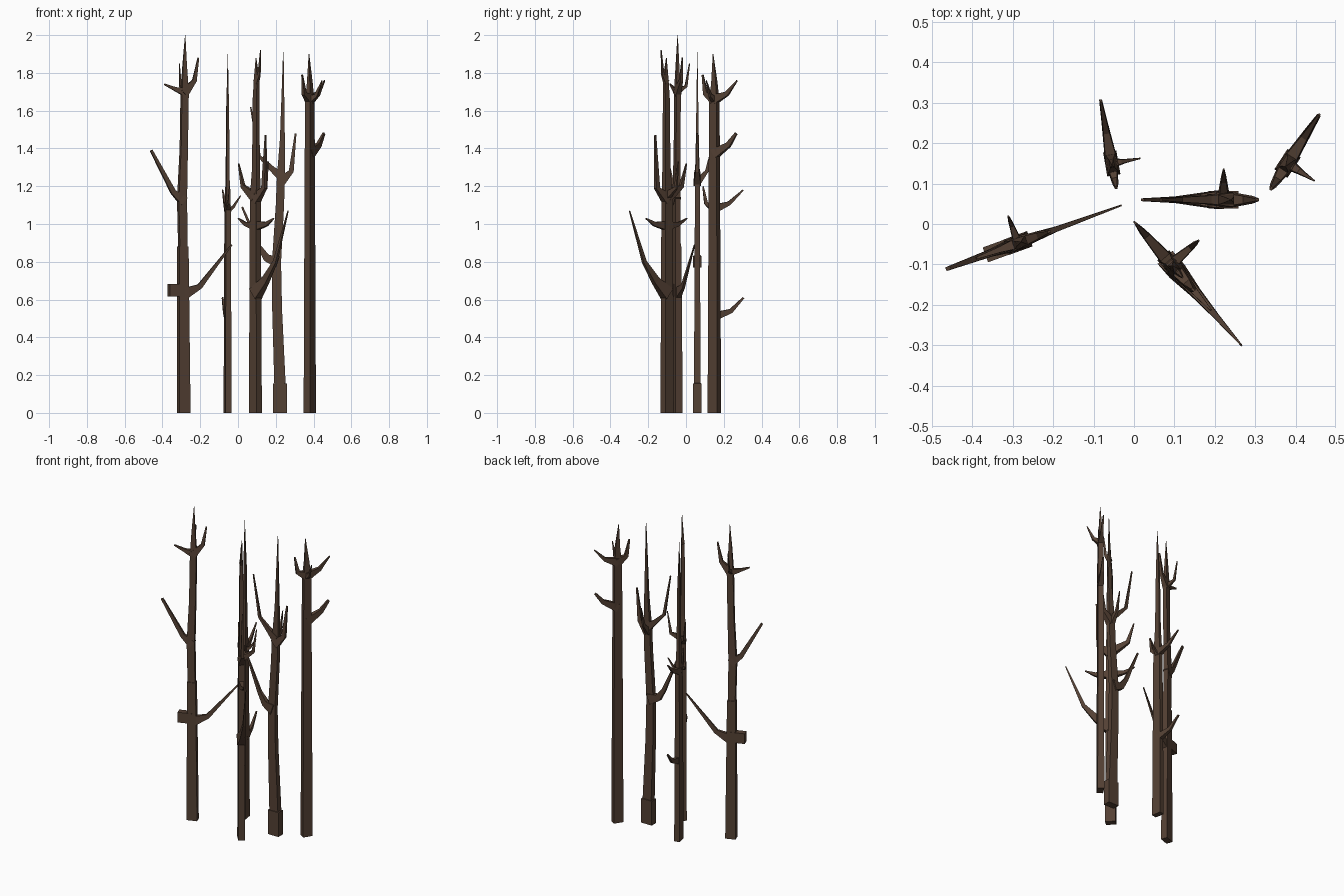
import bpy
import bmesh
from math import radians
from mathutils import Matrix, Vector

cube = bpy.data.objects.get("Cube")
if cube:
    bpy.data.objects.remove(cube, do_unlink=True)

bark = bpy.data.materials.new("dark_brown_bark")
bark.use_nodes = True
colour = (0.088, 0.052, 0.034, 1)
bark.diffuse_color = colour
bark.node_tree.nodes["Principled BSDF"].inputs["Base Color"].default_value = colour

CM = 0.01  # all lengths below are in hundredths of a unit


def sweep(name, points, widths, depths, side, place):
    """Four-sided tapering limb following points; side is its flat axis."""
    bm = bmesh.new()
    rings = []
    last = len(points) - 1
    for i, point in enumerate(points):
        tangent = (points[min(i + 1, last)] - points[max(i - 1, 0)]).normalized()
        across = side.cross(tangent).normalized()
        if point.z == 0:
            across = side.cross(Vector((0, 0, 1)))
        a, b = across * widths[i] / 2, side * depths[i] / 2
        rings.append([bm.verts.new((point + c) * CM)
                      for c in (a + b, b - a, -a - b, a - b)])
    for low, high in zip(rings, rings[1:]):
        for k in range(4):
            n = (k + 1) % 4
            bm.faces.new((low[k], low[n], high[n], high[k]))
    bm.faces.new(rings[0][::-1])
    bm.faces.new(rings[-1])
    bmesh.ops.recalc_face_normals(bm, faces=bm.faces)
    mesh = bpy.data.meshes.new(name)
    bm.to_mesh(mesh)
    bm.free()
    mesh.materials.append(bark)
    obj = bpy.data.objects.new(name, mesh)
    obj.matrix_world = place
    bpy.context.collection.objects.link(obj)


class Tree:
    """A flat tree whose limbs spread along one turned vertical plane."""

    def __init__(self, name, x, y, angle):
        self.name = name
        self.place = (Matrix.Translation((x * CM, y * CM, 0))
                      @ Matrix.Rotation(radians(angle), 4, "Z"))

    def trunk(self, *stations, flat=0.65):
        # each station: offset, height, width
        points = [Vector((u, 0, z)) for u, z, w in stations]
        widths = [w for u, z, w in stations]
        sweep(self.name + "_trunk", points, widths,
              [w * flat for w in widths], Vector((0, 1, 0)), self.place)

    def limb(self, part, *path, base=4.0, tip=0.5, flat=0.7, cross=False):
        # cross limbs stick out of the plane instead of along it
        points = [Vector((0, u, z) if cross else (u, 0, z)) for u, z in path]
        side = Vector((1, 0, 0) if cross else (0, 1, 0))
        steps = len(points) - 1
        widths = [base + (tip - base) * (i / steps) ** 0.7 for i in range(steps + 1)]
        sweep(self.name + "_" + part, points, widths,
              [w * flat for w in widths], side, self.place)


# Tall tree with a sawn stub
tree = Tree("stub_tree", -28.7, -4.7, 20)
tree.trunk((0, 0, 6.2), (-0.5, 88, 5.2), (-0.5, 88.1, 4.4), (-1, 113, 4.6),
           (0, 140, 3.8), (0.5, 170, 3.8), (0.5, 185, 2), (0.8, 200, 0.2))
tree.limb("stub", (0, 65), (-8.6, 65), base=6.5, tip=6.5, flat=0.6)
tree.limb("long_branch", (0, 63), (9, 67), (27, 89), base=6, tip=0.8, flat=0.5)
tree.limb("left_branch", (0, 112), (-6, 117), (-18.4, 139), base=5, tip=1.4)
tree.limb("crown_left", (0, 170), (-5, 171.5), (-11, 174), base=4, tip=0.8)
tree.limb("crown_right", (0, 169), (6, 176), (8.2, 188), base=4.5, tip=0.8)
tree.limb("crown_back", (0, 170), (5, 173), (7, 185), base=3, cross=True)

# Slim tree at the back
tree = Tree("slim_tree", -5.5, 15, 100)
tree.trunk((0, 0, 6), (0, 105, 4.8), (0, 125, 3), (0, 160, 2.2), (-0.5, 190, 0.2), flat=0.55)
tree.limb("low_branch", (0, 51), (9, 54), (15.7, 61), base=4.5, tip=1)
tree.limb("back_branch", (0, 108), (8, 111), (15.5, 118), base=4.5, tip=0.7)
tree.limb("front_branch", (0, 108), (-4.5, 111), (-6.1, 120), base=4, tip=0.7)
tree.limb("cross_branch", (0, 107), (-3, 109), (-7, 115), base=3, cross=True)

# Front tree with many branches
tree = Tree("front_tree", 9.2, -10, -49)
tree.trunk((0, 0, 6), (0, 100, 5.2), (0, 115, 5), (0.5, 130, 3.6),
           (0.5, 165, 3.2), (1, 178, 2.4), (0.5, 188, 0.3))
tree.limb("big_branch", (0, 63), (8, 70), (16, 80), (26.4, 107), base=7, tip=0.6)
tree.limb("spur_right", (0, 99), (9, 100), (15, 103), base=5, tip=0.6)
tree.limb("spur_left", (0, 99), (-8, 100), (-14, 103), base=4.5, tip=0.6)
tree.limb("left_branch", (0, 114), (-10, 120), (-13.5, 132), base=5, tip=0.7)
tree.limb("right_branch", (0, 113), (7, 119), (8.3, 147), base=5.5, tip=0.9)
tree.limb("cross_branch", (0, 115), (7, 119), (9, 133), base=4, cross=True)
tree.limb("twin_peak", (0.5, 175), (3, 179), (4.2, 192), base=3)

# Forked tree on a square foot
tree = Tree("forked_tree", 22.2, 6, 0)
tree.trunk((0, 0, 7.4), (0, 15.5, 7.4), (0, 15.6, 6), (-1.5, 55, 5.2), (-1.8, 80, 4.8),
           (0, 110, 4.4), (0.5, 125, 4.2), (1.3, 145, 2.6), (1.8, 191, 0.3), flat=0.6)
tree.limb("low_fork", (-1, 80), (-7, 82), (-11, 88), (-20, 109), base=6.5, tip=1)
tree.limb("left_fork", (1, 125), (-4, 129), (-11, 136), (-15.5, 162), base=5, tip=0.7)
tree.limb("right_fork", (0, 122), (6, 128), (8.3, 148), base=5.5, tip=0.9)
tree.limb("cross_fork", (0, 122), (5, 128), (7.5, 140), base=4, cross=True)

# Bare tree on the outer side
tree = Tree("outer_tree", 38, 15, 57)
tree.trunk((0, 0, 6), (0, 130, 5), (0, 165, 4.6), (0, 175, 2.8), (-0.8, 190, 0.3))
tree.limb("middle_branch", (0, 137), (9, 142), (13.8, 148), base=5, tip=1.4)
tree.limb("crown_back", (0, 166), (8, 169), (14.4, 176), base=5, tip=0.7)
tree.limb("crown_front", (0, 166), (-5.5, 169), (-7.4, 179), base=5, tip=0.9)
tree.limb("crown_cross", (0, 166), (-4, 168), (-7.8, 176), base=4, cross=True)
